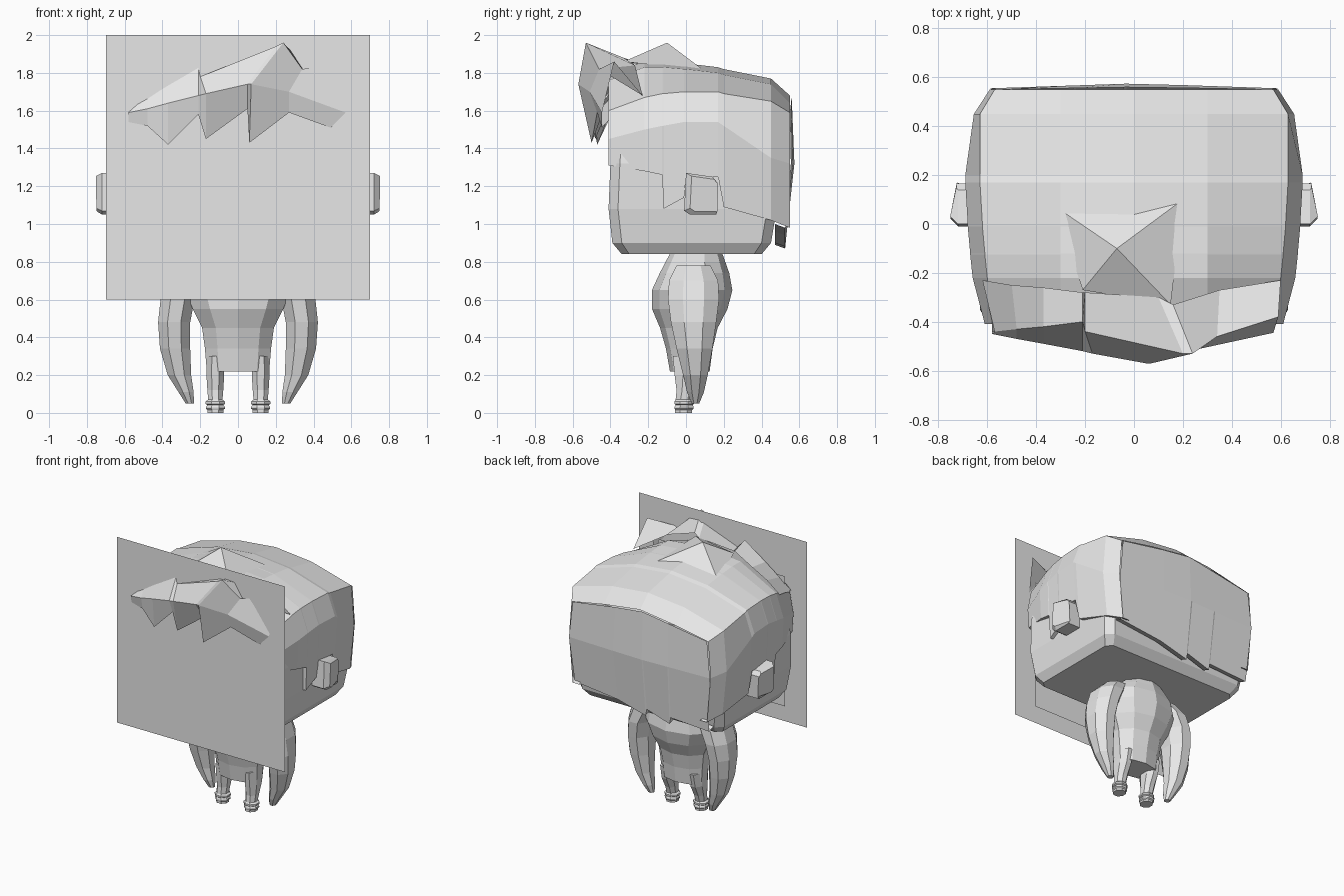
import bpy, math

grey = bpy.data.materials.new("plain grey")
grey.diffuse_color = (0.8, 0.8, 0.8, 1)


def make(name, verts, faces, mirror=False):
    me = bpy.data.meshes.new(name)
    me.from_pydata(verts, [], faces)
    me.validate()
    me.materials.append(grey)
    ob = bpy.data.objects.new(name, me)
    bpy.context.collection.objects.link(ob)
    bpy.context.view_layer.objects.active = ob
    bpy.ops.object.mode_set(mode='EDIT')
    bpy.ops.mesh.select_all(action='SELECT')
    bpy.ops.mesh.normals_make_consistent(inside=False)
    bpy.ops.object.mode_set(mode='OBJECT')
    if mirror:
        m = ob.modifiers.new("Mirror", 'MIRROR')
        m.use_mirror_merge = False
    return ob


def loft(name, rows, closed=True, caps=True, mirror=False):
    """Skin a list of equally long point rows."""
    n = len(rows[0])
    verts = [p for r in rows for p in r]
    faces = [(i * n + j, i * n + (j + 1) % n, (i + 1) * n + (j + 1) % n, (i + 1) * n + j)
             for i in range(len(rows) - 1) for j in range(n if closed else n - 1)]
    if closed and caps:
        faces += [tuple(range(n)), tuple(range(len(verts) - n, len(verts)))]
    return make(name, verts, faces, mirror)


def oval(cx, cy, z, rx, ry, n=8):
    return [(cx + rx * math.cos(math.tau * (k + .5) / n) / math.cos(math.pi / n),
             cy + ry * math.sin(math.tau * (k + .5) / n) / math.cos(math.pi / n), z)
            for k in range(n)]


def box_ring(z, x, y0, y1, c):
    return [(x, y0 + c, z), (x, y1 - c, z), (x - c, y1, z), (c - x, y1, z),
            (-x, y1 - c, z), (-x, y0 + c, z), (c - x, y0, z), (x - c, y0, z)]


# Head block with chamfered underside
loft("head", [box_ring(*r) for r in [
    (.84, .56, -.34, .40, .04), (.90, .60, -.39, .45, .05), (1.08, .625, -.41, .48, .05),
    (1.32, .63, -.40, .49, .05), (1.60, .58, -.38, .48, .05)]])

# Flat panel in front of the face and a smaller plate behind it
for name, x, y, z0, z1 in [("front_panel", .70, -.44, .60, 2.0), ("face_plate", .53, -.425, .72, 1.70)]:
    make(name, [(-x, y, z0), (x, y, z0), (x, y, z1), (-x, y, z1)], [(0, 1, 2, 3)])

# Hair shell: half sections from lower edge to crown at each depth
sections = [
    (-.41, [(.60, 1.31), (.61, 1.45), (.58, 1.60), (.30, 1.76), (0, 1.80)]),
    (-.22, [(.65, 1.28), (.66, 1.50), (.60, 1.67), (.30, 1.83), (0, 1.86)]),
    (-.125, [(.66, 1.26), (.67, 1.52), (.61, 1.69), (.30, 1.83), (0, 1.86)]),
    (-.12, [(.65, 1.08), (.67, 1.52), (.61, 1.69), (.30, 1.83), (0, 1.86)]),
    (-.01, [(.66, 1.14), (.68, 1.54), (.62, 1.70), (.30, 1.82), (0, 1.85)]),
    (.00, [(.67, 1.25), (.68, 1.54), (.62, 1.70), (.30, 1.82), (0, 1.85)]),
    (.17, [(.67, 1.25), (.69, 1.54), (.63, 1.70), (.30, 1.80), (0, 1.83)]),
    (.20, [(.66, 1.09), (.69, 1.52), (.63, 1.69), (.30, 1.79), (0, 1.82)]),
    (.45, [(.62, 1.02), (.655, 1.35), (.63, 1.65), (.30, 1.74), (0, 1.77)]),
    (.55, [(.56, .98), (.59, 1.32), (.57, 1.59), (.30, 1.64), (0, 1.68)])]
rows = []
for y, half in sections:
    half = [(half[0][0] - .06, half[0][1])] + half
    rows.append([(x, y, z) for x, z in half] + [(-x, y, z) for x, z in half[-2::-1]])
rows.insert(0, [(x * .92, y, z - .03) for x, y, z in rows[0]])
loft("hair_shell", rows, closed=False)

# Back of the hair with a ragged lower edge
edge = [(.56, .98), (.20, .94), (-.03, .88), (-.04, .93), (-.23, .87), (-.24, .92), (-.56, .90)]


def back_row(z_of, bulge):
    return [(x, .55 + bulge * (1 - abs(x) / .56), z_of(x, z)) for x, z in edge]


loft("hair_back", [
    [(x, .47, z + .02) for x, z in edge],
    [(x, .525, z) for x, z in edge],
    [(x * 1.05, .555 + .02 * (1 - abs(x) / .56), 1.32) for x, z in edge],
    back_row(lambda x, z: 1.68 - .16 * abs(x), .01)], closed=False)

# Swept fringe: rows run from the lower spikes over the ridge to the crown
tips = [(-.58, -.44, 1.54), (-.48, -.45, 1.52), (-.37, -.47, 1.42), (-.21, -.48, 1.58), (-.17, -.48, 1.45),
        (.05, -.48, 1.61), (.06, -.50, 1.43), (.27, -.47, 1.59), (.49, -.445, 1.51)]
ridge = [(-.58, -.45, 1.59), (-.48, -.47, 1.61), (-.37, -.49, 1.64), (-.21, -.52, 1.68), (-.17, -.53, 1.69),
         (.05, -.57, 1.74), (.07, -.57, 1.74), (.27, -.51, 1.70), (.57, -.445, 1.59)]
peaks = [(-.57, -.44, 1.60), (-.48, -.43, 1.68), (-.37, -.42, 1.77), (-.21, -.40, 1.90), (-.20, -.44, 1.78),
         (.20, -.53, 1.94), (.24, -.53, 1.96), (.34, -.46, 1.82), (.59, -.38, 1.86)]
crown = [(-.62, -.23, 1.66), (-.50, -.25, 1.73), (-.37, -.26, 1.79), (-.21, -.28, 1.86), (-.20, -.28, 1.86),
         (.10, -.30, 1.87), (.16, -.33, 1.88), (.35, -.27, 1.84), (.60, -.23, 1.68)]
under = [(x, -.39, z - .02) for x, y, z in ridge]
loft("fringe", [under, tips, ridge, peaks, crown], closed=False)

# Tuft standing on the crown
make("crown_tuft", [(-.07, -.10, 1.96), (-.32, .07, 1.79), (-.21, -.27, 1.85), (.15, -.33, 1.86), (.20, .10, 1.81)],
     [(0, 1, 2), (0, 2, 3), (0, 3, 4), (0, 4, 1)])

# Ears: tilted blocks
profile = [(-.01, 1.07), (.02, 1.05), (.16, 1.05), (.165, 1.22), (.14, 1.25), (.0, 1.27)]
loft("ear", [[(.62, y, z) for y, z in profile],
             [(.72, y, z) for y, z in profile],
             [(.763 - .25 * max(0, y - .03) - .12 * abs(z - 1.18), .03 + y * .85, 1.16 + (z - 1.16) * .85)
              for y, z in profile]], mirror=True)

# Torso, widest at the chest
loft("torso", [oval(0, (a + b) / 2, z, x, (b - a) / 2, 10) for z, x, a, b in [
    (.86, .13, -.07, .18), (.80, .20, -.10, .20), (.74, .26, -.13, .22), (.65, .28, -.17, .235),
    (.55, .24, -.17, .21), (.45, .19, -.13, .16), (.34, .175, -.10, .135), (.22, .165, -.08, .12)]])

# Legs with ribbed ankles
loft("leg", [oval(.12, y, z, r, s) for y, z, r, s in [
    (.02, .30, .045, .09), (.015, .20, .047, .075), (.0, .12, .042, .05), (-.01, .07, .038, .045),
    (-.01, .06, .052, .052), (-.01, .048, .052, .052), (-.01, .042, .042, .045),
    (-.01, .032, .05, .05), (-.01, .022, .05, .05), (-.012, .015, .042, .045), (-.012, 0, .042, .045)]], mirror=True)

# Arms hanging and tapering to the fingertips
loft("arm", [oval(*r) for r in [
    (.22, .04, .78, .08, .09), (.28, .04, .70, .10, .13), (.32, .04, .60, .09, .135),
    (.338, .04, .48, .085, .12), (.333, .045, .34, .08, .095), (.31, .05, .20, .062, .065),
    (.275, .05, .11, .04, .045), (.255, .05, .05, .022, .02)]], mirror=True)
